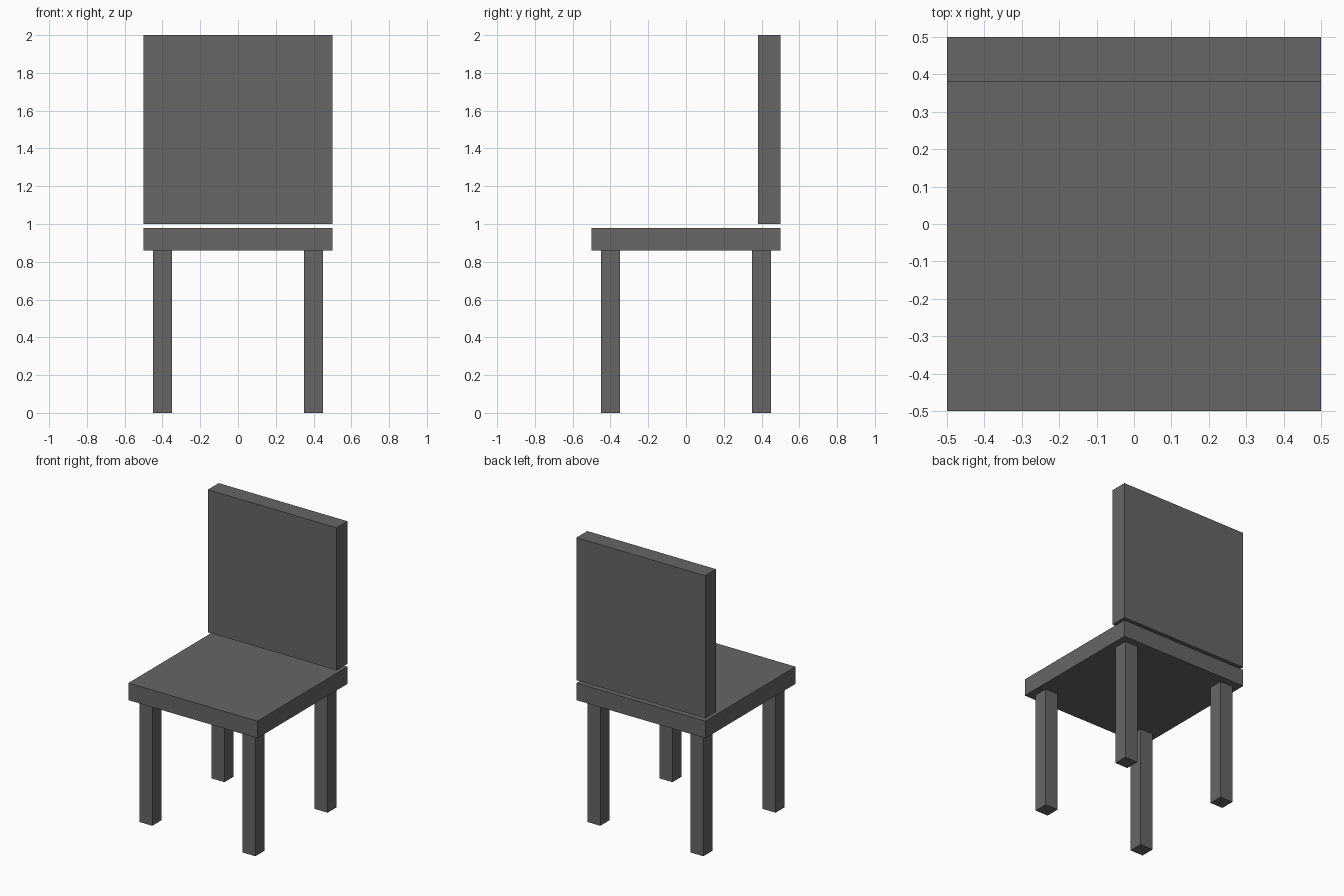
import bpy
from mathutils import Vector

default_cube = bpy.data.objects.get("Cube")
if default_cube:
    bpy.data.objects.remove(default_cube, do_unlink=True)

# Single dark grey finish
grey = bpy.data.materials.new("dark_grey")
grey.use_nodes = True
colour = (0.133, 0.133, 0.133, 1.0)
grey.diffuse_color = colour
grey.node_tree.nodes["Principled BSDF"].inputs["Base Color"].default_value = colour


def box(name, low, high):
    """Add a flat-sided box spanning two opposite corners."""
    low, high = Vector(low), Vector(high)
    bpy.ops.mesh.primitive_cube_add(size=1, location=(low + high) / 2)
    obj = bpy.context.object
    obj.name = obj.data.name = name
    obj.scale = high - low
    bpy.ops.object.transform_apply(location=False, rotation=False, scale=True)
    obj.data.materials.append(grey)
    return obj


HALF = 0.5
THICK = 0.12
SEAT_BOTTOM = 0.86
LEG_CENTRE, LEG_HALF = 0.4, 0.05

# Seat slab
box("seat", (-HALF, -HALF, SEAT_BOTTOM), (HALF, HALF, SEAT_BOTTOM + THICK))

# Backrest, separated from the seat by a narrow gap
box("backrest", (-HALF, HALF - THICK, 1), (HALF, HALF, 2))

# Four square legs
for side, sx in (("left", 1), ("right", -1)):
    for end, sy in (("front", -1), ("back", 1)):
        x, y = sx * LEG_CENTRE, sy * LEG_CENTRE
        box(f"{end}_{side}_leg",
            (x - LEG_HALF, y - LEG_HALF, 0),
            (x + LEG_HALF, y + LEG_HALF, SEAT_BOTTOM))
